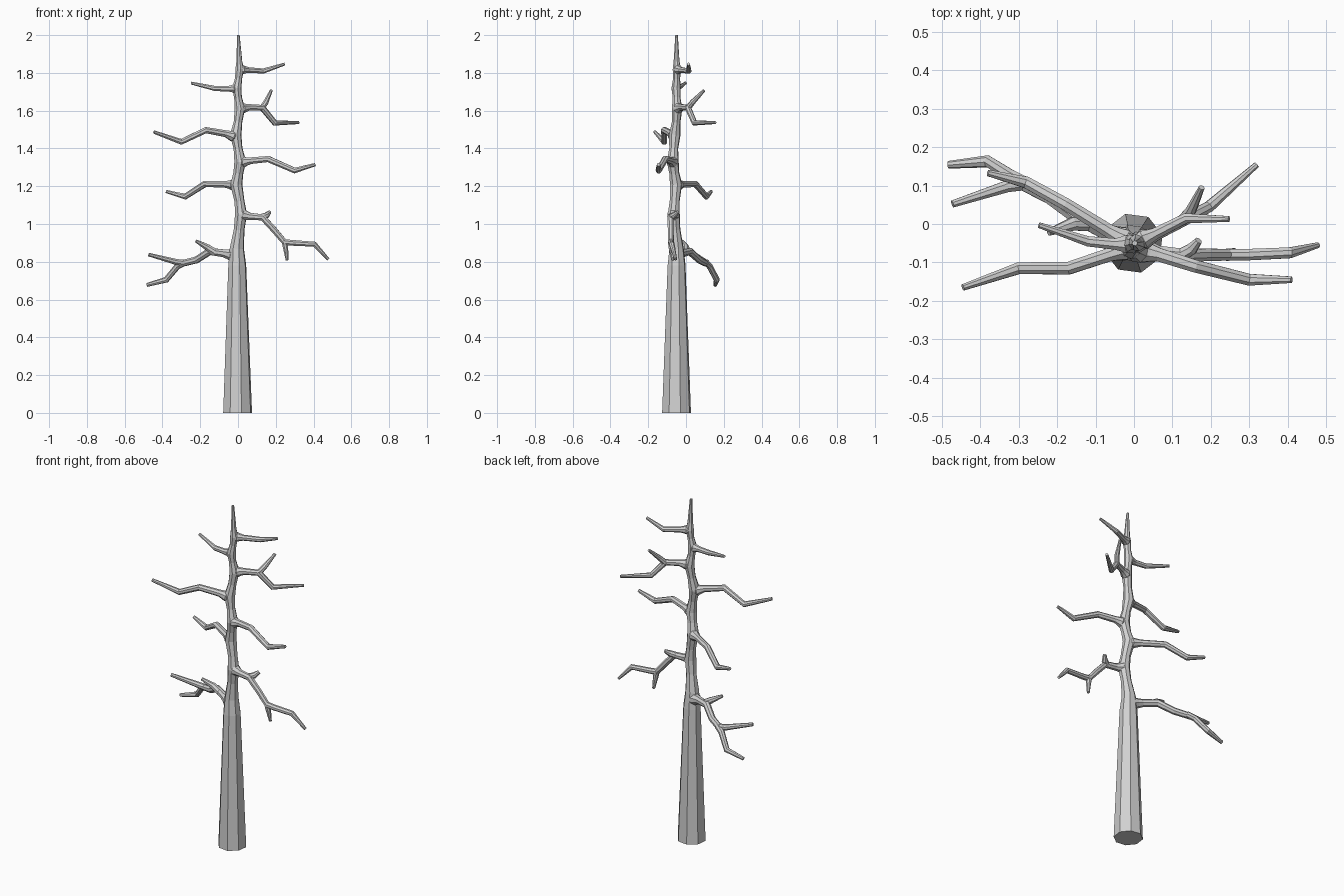
import bpy, bmesh, math
from mathutils import Vector

cube = bpy.data.objects.get("Cube")
if cube:
    bpy.data.objects.remove(cube)

bark = bpy.data.materials.new("grey_bark")
bark.use_nodes = True
colour = (0.64, 0.64, 0.64, 1)
bark.diffuse_color = colour
bark.node_tree.nodes["Principled BSDF"].inputs["Base Color"].default_value = colour


def tube(name, points, radii, sides=8, twist=math.pi / 8):
    """Faceted tapering tube, its rings mitred along the path."""
    pts = [Vector(p) for p in points]
    bm = bmesh.new()
    rings = []
    normal = None
    for i, p in enumerate(pts):
        a = (p - pts[i - 1]).normalized() if i else None
        b = (pts[i + 1] - p).normalized() if i < len(pts) - 1 else None
        t = ((a or b) + (b or a)).normalized()
        if normal is None:
            normal = Vector((0, -1, 0)) if abs(t.z) > 0.8 else Vector((0, 0, 1))
        normal = (normal - t * normal.dot(t)).normalized()
        side = t.cross(normal)
        ring = []
        for k in range(sides):
            ang = 2 * math.pi * k / sides + twist
            ring.append(bm.verts.new(p + radii[i] * (normal * math.cos(ang) + side * math.sin(ang))))
        rings.append(ring)
    for lo, hi in zip(rings, rings[1:]):
        for k in range(sides):
            n = (k + 1) % sides
            bm.faces.new((lo[k], lo[n], hi[n], hi[k]))
    bm.faces.new(rings[0][::-1])
    bm.faces.new(rings[-1])
    bmesh.ops.recalc_face_normals(bm, faces=bm.faces[:])
    mesh = bpy.data.meshes.new(name)
    bm.to_mesh(mesh)
    bm.free()
    mesh.materials.append(bark)
    obj = bpy.data.objects.new(name, mesh)
    bpy.context.collection.objects.link(obj)


# Trunk: x, y, z, radius, swelling slightly where limbs leave it
trunk = [(-.002, -.05, 0, .079), (-.004, -.05, .78, .049), (-.006, -.05, .87, .039),
         (.006, -.058, .97, .029), (.016, -.065, 1.05, .033), (.008, -.06, 1.12, .027),
         (-.009, -.053, 1.21, .033), (.002, -.062, 1.27, .027), (.012, -.07, 1.33, .032),
         (0, -.065, 1.4, .024), (-.012, -.06, 1.47, .031), (0, -.052, 1.54, .023),
         (.01, -.047, 1.61, .028), (0, -.05, 1.67, .021), (-.006, -.052, 1.72, .025),
         (.003, -.05, 1.77, .019), (.009, -.048, 1.82, .023), (.007, -.05, 1.86, .016),
         (.002, -.05, 2, .007)]
tube("trunk", [p[:3] for p in trunk], [p[3] for p in trunk], twist=math.radians(15))


def limb(name, points, thick=.019, tip=.009):
    """Branch with a flared collar, stout up to its last bend."""
    a, b = Vector(points[0]), Vector(points[1])
    path = [a, a.lerp(b, .35), a.lerp(b, .65)] + [Vector(p) for p in points[1:]]
    n = len(points) - 2
    stout = [thick * (1 - .2 * i / n) for i in range(n)]
    tube(name, path, [thick * 1.1, thick * 1.6, thick * 1.25] + stout + [tip])


def twig(name, points, thick=.016, tip=.008):
    """Side shoot that tapers mostly along its last length."""
    n = len(points) - 1
    tube(name, points, [thick * (1 - .15 * i / n) for i in range(n)] + [tip])


# Limbs on the right (-x)
limb("right_low_limb", [(-.005, -.05, .83), (-.075, -.02, .845), (-.15, .02, .855),
                        (-.22, .07, .81), (-.3, .11, .79)], .022, .018)
twig("right_low_upper_twig", [(-.28, .105, .793), (-.33, .098, .8), (-.472, .052, .838)], .018, .01)
twig("right_low_lower_twig", [(-.28, .105, .797), (-.32, .125, .777), (-.38, .163, .705),
                              (-.483, .154, .677)], .018, .01)
twig("right_low_stub", [(-.12, .0, .85), (-.16, .0, .875), (-.222, -.022, .91)], .02, .009)
limb("right_middle_limb", [(-.005, -.053, 1.205), (-.065, -.018, 1.21), (-.175, .05, 1.212),
                           (-.28, .108, 1.145), (-.38, .133, 1.172)])
limb("right_long_limb", [(-.01, -.06, 1.46), (-.065, -.08, 1.478), (-.17, -.115, 1.497),
                         (-.3, -.115, 1.435), (-.445, -.165, 1.487)])
limb("right_top_limb", [(-.005, -.052, 1.718), (-.05, -.052, 1.716), (-.12, -.045, 1.717),
                        (-.247, -.003, 1.746)], .016, .008)

# Limbs on the left (+x)
limb("left_low_limb", [(.012, -.065, 1.05), (.065, -.075, 1.04), (.13, -.082, 1.035),
                       (.19, -.08, .97), (.25, -.08, .9)], .02, .016)
twig("left_low_outer_twig", [(.24, -.08, .905), (.29, -.08, .9), (.405, -.075, .893), (.478, -.055, .813)], .017)
twig("left_low_hanging_twig", [(.245, -.08, .91), (.252, -.078, .875), (.26, -.07, .808)])
twig("left_low_stub", [(.12, -.082, 1.035), (.15, -.065, 1.045), (.168, -.043, 1.063)], .018, .01)
limb("left_middle_limb", [(.01, -.068, 1.325), (.065, -.08, 1.335), (.16, -.11, 1.344),
                          (.3, -.145, 1.283), (.41, -.145, 1.315)])
limb("left_forked_limb", [(.008, -.047, 1.61), (.06, -.025, 1.618), (.135, .012, 1.615)], .018, .016)
twig("left_fork_rising_twig", [(.125, .008, 1.61), (.148, .035, 1.645), (.176, .095, 1.707)])
twig("left_fork_outer_twig", [(.125, .008, 1.62), (.195, .045, 1.535), (.32, .155, 1.537)], .017)
limb("left_top_limb", [(.007, -.048, 1.818), (.055, -.025, 1.815), (.135, .015, 1.81),
                       (.247, .013, 1.847)], .016, .008)
